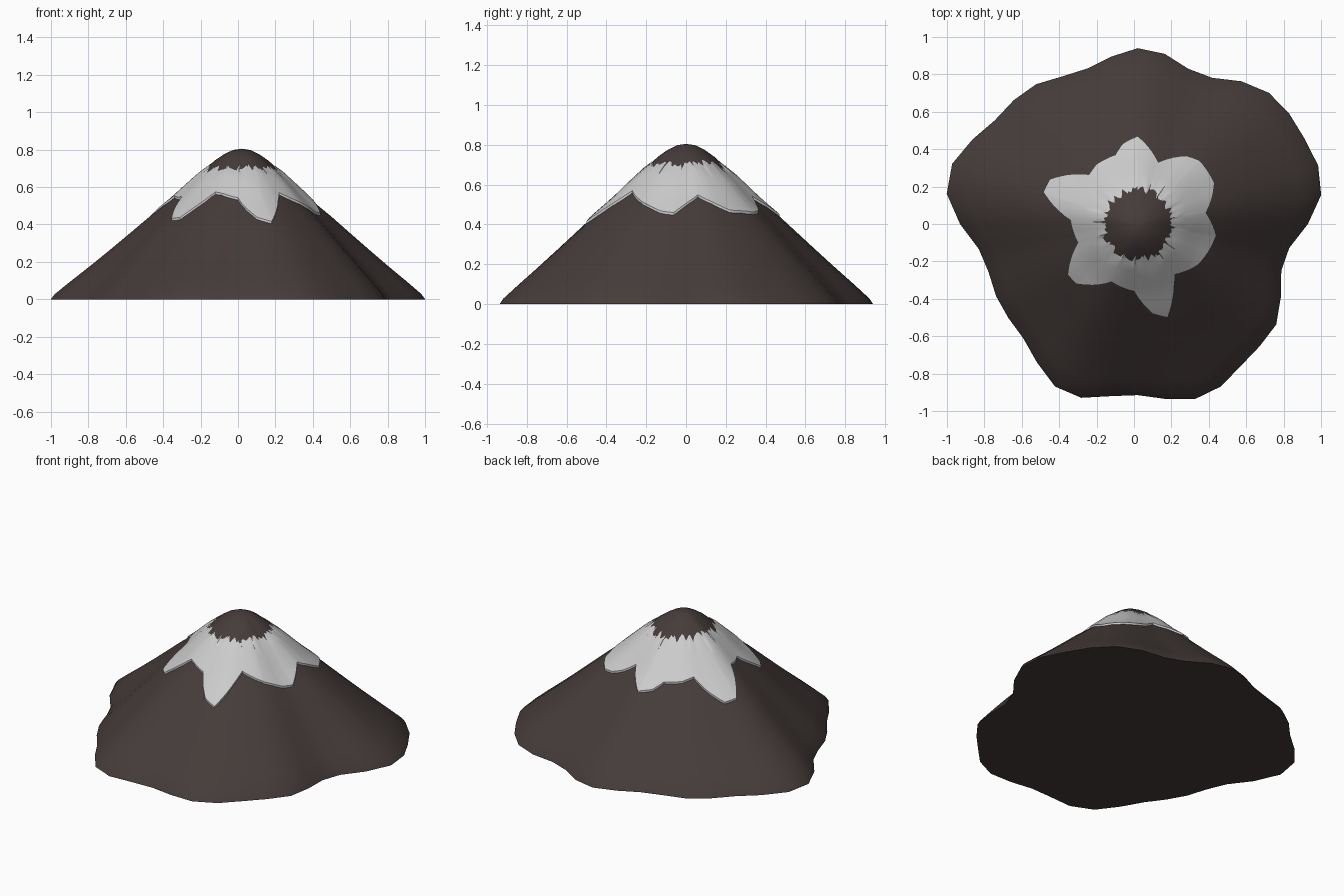
import bpy, bmesh, random
from math import sin, cos, atan2, hypot, pi, tau

if "Cube" in bpy.data.objects:
    bpy.data.objects.remove(bpy.data.objects["Cube"])

random.seed(4)
CX = 0.02  # peak axis

# base outline radii, every 9 degrees counter-clockwise from +x
BASE = [.91, .993, 1.014, 1.002, 1.002, .992, .943, .877, .873, .921,
        .94, .906, .874, .886, .924, .937, .944, .993, 1.043, 1.034,
        .95, .86, .838, .85, .855, .865, .916, .975, .977, .932,
        .915, .947, .985, .976, .938, .923, .915, .859, .807, .82]
# slope profile: (fraction of radius, height)
PROFILE = [(0, .805), (.05, .798), (.1, .775), (.15, .742), (.2, .7), (.3, .612),
           (.4, .522), (.5, .442), (.6, .355), (.7, .268), (.8, .182), (.9, .098),
           (.98, .028), (1, 0)]
# snow outline seen from above
SNOW = [(.385, .06), (.42, .15), (.43, .22), (.35, .34), (.28, .365), (.13, .33),
        (.02, .47), (-.06, .43), (-.1, .37), (-.2, .32), (-.24, .265), (-.45, .24),
        (-.485, .17), (-.34, .02), (-.3, -.1), (-.355, -.27), (-.31, -.32),
        (-.12, -.31), (0, -.36), (.1, -.48), (.18, -.5), (.215, -.33), (.22, -.27),
        (.34, -.22), (.44, -.06)]


def lerp_table(table, v):
    for (a, p), (b, q) in zip(table, table[1:]):
        if v <= b:
            return p + (q - p) * (v - a) / (b - a)
    return table[-1][1]


def ridge(angle, t):
    """Radius of the slope; undulation fades towards the peak."""
    f = (angle % tau) / tau * 40
    i = int(f) % 40
    r = BASE[i] + (BASE[(i + 1) % 40] - BASE[i]) * (f - int(f))
    return t * (.93 + (r - .93) * (.3 + .7 * t))


def height(angle, r):
    lo, hi = 0, 1.2
    for _ in range(25):
        mid = (lo + hi) / 2
        if ridge(angle, mid) < r:
            lo = mid
        else:
            hi = mid
    return lerp_table(PROFILE, lo)


def bridge(bm, rings):
    for a, b in zip(rings, rings[1:]):
        n = len(a)
        for i in range(n):
            bm.faces.new((a[i], b[i], b[(i + 1) % n], a[(i + 1) % n]))


def finish(bm, name, color):
    bmesh.ops.recalc_face_normals(bm, faces=bm.faces)
    me = bpy.data.meshes.new(name)
    bm.to_mesh(me)
    bm.free()
    ob = bpy.data.objects.new(name, me)
    bpy.context.collection.objects.link(ob)
    mat = bpy.data.materials.new(name + "_color")
    mat.diffuse_color = color
    mat.use_nodes = True
    mat.node_tree.nodes["Principled BSDF"].inputs["Base Color"].default_value = mat.diffuse_color
    me.materials.append(mat)
    bpy.ops.object.select_all(action='DESELECT')
    ob.select_set(True)
    bpy.context.view_layer.objects.active = ob
    bpy.ops.object.shade_smooth_by_angle(angle=.6)


# mountain: ridged cone with flat underside
bm = bmesh.new()
rings = []
for t, z in PROFILE[1:]:
    ring = []
    for i in range(40):
        a = i * tau / 40
        r = ridge(a, t)
        ring.append(bm.verts.new((CX + r * cos(a), r * sin(a), z)))
    rings.append(ring)
bridge(bm, rings)
apex = bm.verts.new((CX, 0, PROFILE[0][1]))
for i in range(40):
    bm.faces.new((apex, rings[0][i], rings[0][(i + 1) % 40]))
bm.faces.new(rings[-1])
finish(bm, "mountain", (.06, .045, .042, 1))

# snow cap: thin sheet with pointed lower edge and ragged upper edge
edge = sorted((atan2(y, x - CX), hypot(x - CX, y)) for x, y in SNOW)
edge = [(edge[-1][0] - tau, edge[-1][1])] + edge + [(edge[0][0] + tau, edge[0][1])]
angles = sorted([e[0] for e in edge[1:-1]] + [-pi + (k + .5) * tau / 90 for k in range(90)])
inner = [.185 + random.uniform(-.02, .02) for _ in angles]
bm = bmesh.new()
STEPS = 8
rings = [[] for _ in range(STEPS + 2)]
for a, r0 in zip(angles, inner):
    r1 = lerp_table(edge, a)
    for k in range(STEPS + 1):
        r = r0 + (r1 - r0) * k / STEPS
        z = height(a, r) + .003 + .009 * min(1, k / 2)
        rings[k].append(bm.verts.new((CX + r * cos(a), r * sin(a), z)))
    z = height(a, r1) - .003
    rings[-1].append(bm.verts.new((CX + r1 * cos(a), r1 * sin(a), z)))
bridge(bm, rings)
finish(bm, "snow_cap", (.8, .8, .8, 1))
